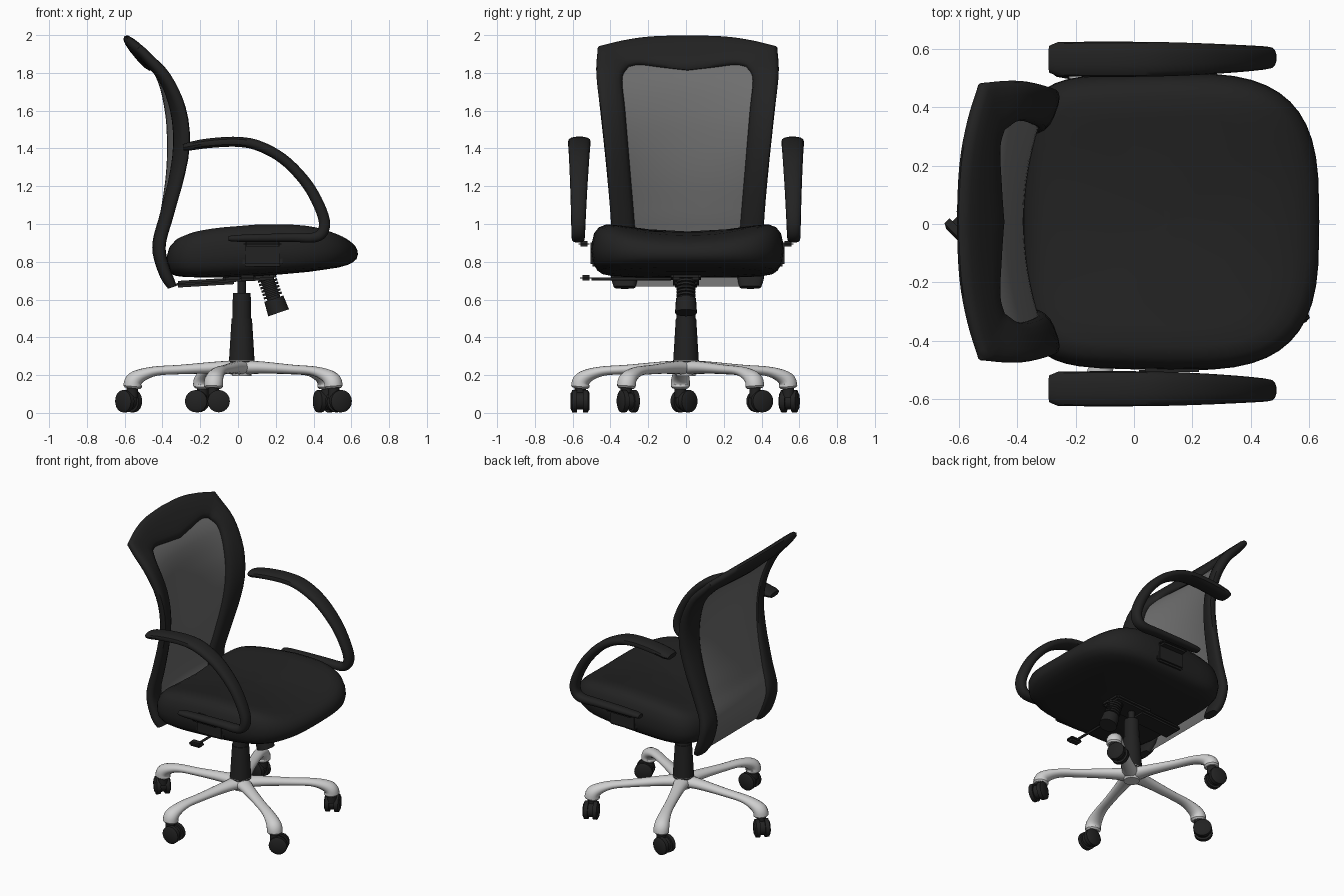
import bpy, bmesh, math
from mathutils import Vector, Matrix

if "Cube" in bpy.data.objects:
    bpy.data.objects.remove(bpy.data.objects["Cube"])


def mat(name, c):
    m = bpy.data.materials.new(name)
    m.diffuse_color = (c[0], c[1], c[2], 1)
    m.use_nodes = True
    m.node_tree.nodes["Principled BSDF"].inputs["Base Color"].default_value = m.diffuse_color
    return m


BLACK = mat("black", (0.016, 0.016, 0.016))
GREY = mat("mesh grey", (0.155, 0.155, 0.155))
SILVER = mat("silver", (0.62, 0.62, 0.62))


def at(pts, t):
    """Smooth lookup in rows (t, a, b, ...)."""
    n = len(pts)
    t = min(max(t, pts[0][0]), pts[-1][0])
    i = max(k for k in range(n - 1) if pts[k][0] <= t)
    p, q = pts[i], pts[i + 1]
    h = q[0] - p[0]
    s = (t - p[0]) / h
    out = []
    for c in range(1, len(p)):
        def slope(k):
            a, b = pts[max(k - 1, 0)], pts[min(k + 1, n - 1)]
            return (b[c] - a[c]) / (b[0] - a[0])
        out.append((2*s**3 - 3*s*s + 1) * p[c] + (s**3 - 2*s*s + s) * h * slope(i)
                   + (3*s*s - 2*s**3) * q[c] + (s**3 - s*s) * h * slope(i + 1))
    return out


def resample(rows, n):
    rows = [(i,) + tuple(r) for i, r in enumerate(rows)]
    return [at(rows, (len(rows) - 1) * k / n) for k in range(n + 1)]


def finish(name, bm, material, angle=40):
    bmesh.ops.recalc_face_normals(bm, faces=bm.faces)
    me = bpy.data.meshes.new(name)
    bm.to_mesh(me)
    bm.free()
    ob = bpy.data.objects.new(name, me)
    bpy.context.collection.objects.link(ob)
    me.materials.append(material)
    bpy.ops.object.select_all(action='DESELECT')
    ob.select_set(True)
    bpy.context.view_layer.objects.active = ob
    bpy.ops.object.shade_smooth_by_angle(angle=math.radians(angle))
    return ob


def loft(name, rings, material, angle=40):
    """Closed rings joined into a capped tube."""
    bm = bmesh.new()
    vs = [[bm.verts.new(p) for p in r] for r in rings]
    n = len(vs[0])
    for a, b in zip(vs, vs[1:]):
        for i in range(n):
            bm.faces.new((a[i], a[(i + 1) % n], b[(i + 1) % n], b[i]))
    bm.faces.new(vs[0])
    bm.faces.new(vs[-1])
    return finish(name, bm, material, angle)


def sweep(name, rows, material, n=28, seg=14, turn=0, origin=(0, 0, 0), power=1.0):
    """Rows (x, y, z, half_width, half_thickness) in an upright plane, rotated about z."""
    pts = resample(rows, n)
    m = Matrix.Translation(origin) @ Matrix.Rotation(turn, 4, 'Z')
    rings = []
    for i, p in enumerate(pts):
        a, b = pts[max(i - 1, 0)], pts[min(i + 1, n)]
        tan = Vector((b[0] - a[0], 0, b[2] - a[2])).normalized()
        nor = Vector((-tan.z, 0, tan.x))
        k = 0.8 if i in (0, n) else 1
        ring = []
        for j in range(seg):
            t = 2 * math.pi * j / seg
            c, s = [math.copysign(abs(v) ** power, v) for v in (math.cos(t), math.sin(t))]
            ring.append(m @ (Vector(p[:3]) + Vector((0, p[3] * c * k, 0)) + nor * p[4] * s * k))
        rings.append(ring)
    return loft(name, rings, material)


def rod(name, a, b, r1, r2, material=BLACK, seg=20):
    a, b = Vector(a), Vector(b)
    bm = bmesh.new()
    m = Matrix.Translation((a + b) / 2) @ (b - a).to_track_quat('Z', 'Y').to_matrix().to_4x4()
    bmesh.ops.create_cone(bm, cap_ends=True, segments=seg, radius1=r1, radius2=r2,
                          depth=(b - a).length, matrix=m)
    return finish(name, bm, material)


def box(name, c, size, tilt=0, bevel=0.012):
    bm = bmesh.new()
    m = Matrix.Translation(c) @ Matrix.Rotation(tilt, 4, 'Y') @ Matrix.Diagonal((*size, 1))
    bmesh.ops.create_cube(bm, size=1, matrix=m)
    bmesh.ops.bevel(bm, geom=bm.edges[:], offset=bevel, segments=2, affect='EDGES')
    return finish(name, bm, BLACK)


# Backrest surface: side curve (z, x, bow)
SIDE = [(0.66, -0.345, 0.0), (0.75, -0.385, 0.01), (0.88, -0.405, 0.03), (1.05, -0.355, 0.05),
        (1.25, -0.295, 0.08), (1.42, -0.268, 0.1), (1.6, -0.295, 0.085), (1.78, -0.383, 0.045),
        (1.89, -0.485, 0.03), (2.0, -0.585, 0.02)]


def surf(y, z):
    x, bow = at(SIDE, z)
    return x - bow * (1 - min(1, (y / 0.46) ** 2))


# Backrest frame: rows (outer y, outer z, inner y, inner z, half thickness)
side = resample([(.39, .665, .275, .665, .024), (.405, .72, .265, .72, .032), (.41, .85, .27, .85, .034),
                 (.405, 1.0, .28, 1.0, .034), (.43, 1.3, .305, 1.3, .034), (.462, 1.6, .33, 1.6, .034),
                 (.483, 1.8, .345, 1.77, .032), (.475, 1.935, .31, 1.835, .028)], 32)
top = resample([(.475, 1.935, .31, 1.835, .028), (.35, 1.965, .25, 1.845, .03),
                (.2, 1.988, .13, 1.83, .03), (0, 1.995, 0, 1.815, .03)], 12)
half = side + top[1:]
rails = half + [(-r[0], r[1], -r[2], r[3], r[4]) for r in reversed(half[:-1])]
rings = []
for oy, oz, iy, iz, th in rails:
    ring = []
    for j in range(14):
        t = 2 * math.pi * j / 14
        c, s = [math.copysign(abs(v) ** 0.75, v) for v in (math.cos(t), math.sin(t))]
        y, z = iy + (oy - iy) * (1 + c) / 2, iz + (oz - iz) * (1 + c) / 2
        dx = (at(SIDE, z + .01)[0] - at(SIDE, z - .01)[0]) / .02
        nor = Vector((1, 0, -dx)).normalized()
        ring.append(Vector((surf(y, z), y + 0.008, z)) + nor * th * s)
    rings.append(ring)
loft("backrest_frame", rings, BLACK, 50)

# Mesh panel stretched inside the frame
inner = [(r[3], r[2]) for r in side]
bm = bmesh.new()
grid = []
for i in range(33):
    row = []
    for j in range(17):
        u = j / 8 - 1
        z = 0.67 + 1.19 * i / 32
        y = u * ((at(inner, z)[0] if z < 1.83 else 0.31) + 0.03)
        row.append(bm.verts.new((surf(y, z) - 0.008, y + 0.008, z)))
    grid.append(row)
for a, b in zip(grid, grid[1:]):
    for j in range(16):
        bm.faces.new((a[j], a[j + 1], b[j + 1], b[j]))
finish("backrest_mesh", bm, GREY, 60)

# Seat cushion: rounded outline shrunk into rings, saddle-shaped top
TOP = [(-0.4, 0.895), (-0.2, 0.93), (0.1, 0.96), (0.3, 0.958), (0.45, 0.945), (0.64, 0.905)]
BOTTOM = [(-0.4, 0.715), (0, 0.73), (0.3, 0.75), (0.5, 0.765), (0.64, 0.79)]


def seat_ring(s, lift):
    ring = []
    for j in range(48):
        t = 2 * math.pi * j / 48
        c, n = math.cos(t), math.sin(t)
        e = 0.62 if c > 0 else 0.36
        x = 0.12 + s * (0.515 if c > 0 else 0.50) * math.copysign(abs(c) ** e, c)
        y = s * 0.51 * math.copysign(abs(n) ** e, n)
        if c < 0:
            y *= 1 + 0.05 * (x - 0.12)
        zt = at(TOP, x)[0] + 0.043 * min(1, abs(y) / 0.42) ** 2
        zb = at(BOTTOM, x)[0]
        ring.append((x, y + 0.008, zb + (zt - zb) * lift))
    return ring


SECTION = [(0.02, -0.06), (0.5, -0.04), (0.8, 0), (0.9, 0.04), (0.95, 0.11), (0.965, 0.16), (0.985, 0.22),
           (1.0, 0.42), (0.995, 0.6), (0.97, 0.8), (0.92, 0.92), (0.84, 0.98), (0.7, 1), (0.4, 1), (0.02, 1)]
loft("seat", [seat_ring(*p) for p in SECTION], BLACK, 50)

# Under-seat mechanism
box("rear_bar", (-0.17, 0.0, 0.69), (0.32, 0.14, 0.035), -0.06)
box("tilt_housing", (0.06, 0.0, 0.718), (0.28, 0.16, 0.04), -0.05)
rod("lever_rod", (0.05, -0.08, 0.71), (0.05, -0.50, 0.708), 0.008, 0.008, seg=10)
box("lever_paddle", (0.05, -0.53, 0.715), (0.09, 0.06, 0.03), 0, 0.012)

# Tension spring and knob
p0, p1 = Vector((0.14, 0, 0.75)), Vector((0.215, 0, 0.53))
rod("spring_core", p0, p1, 0.036, 0.036)
for k in range(7):
    a = p0.lerp(p1, 0.08 + k * 0.08)
    rod("spring_coil", a, p0.lerp(p1, 0.13 + k * 0.08), 0.05, 0.05)
rod("tension_knob", p0.lerp(p1, 0.66), p1, 0.053, 0.058)

# Armrest loops and their brackets: rows (x, z, half width, half thickness)
ARM = [(-.29, 1.405, .058, .022), (-.16, 1.427, .06, .026), (0, 1.435, .06, .027),
       (.12, 1.41, .058, .028), (.25, 1.335, .053, .028), (.37, 1.205, .046, .029),
       (.445, 1.06, .04, .03), (.455, .975, .037, .03), (.41, .93, .035, .027),
       (.28, .928, .034, .023), (.1, .926, .033, .021), (-.05, .923, .03, .017)]
for s in (-1, 1):
    rows = [(x, s * (0.565 + 0.012 * (1.4 - z)), z, w, t) for x, z, w, t in ARM]
    sweep("armrest", rows, BLACK, 48, 14, power=0.8)
    box("arm_bracket", (0.13, 0.008 + s * 0.497, 0.845), (0.21, 0.035, 0.14))
    box("arm_bracket_foot", (0.13, s * 0.54, 0.895), (0.20, 0.06, 0.03))

# Gas lift column
C = Vector((0.02, 0, 0))
rod("column_cover", C + Vector((0, 0, .27)), C + Vector((0, 0, .5)), .068, .054, seg=28)
rod("column_sleeve", C + Vector((0, 0, .5)), C + Vector((0, 0, .635)), .05, .047, seg=28)
rod("lift_rod", C + Vector((0, 0, .62)), C + Vector((0, 0, .72)), .022, .022)

# Five-legged base
rod("base_hub", C + Vector((0, 0, .195)), C + Vector((0, 0, .28)), .05, .068, SILVER, 28)
LEG = [(0, 0, .24, .06, .04), (.13, 0, .24, .042, .032), (.32, 0, .23, .034, .025),
       (.45, 0, .222, .036, .025), (.53, 0, .2, .044, .034), (.572, 0, .17, .05, .046),
       (.58, 0, .13, .05, .05)]
SWIVEL = [115, 170, 135, 0, 22]  # trailing direction of each caster
for k in range(5):
    turn = math.radians(39 + 72 * k)
    sweep("base_leg", LEG, SILVER, 24, 16, turn, C)
    foot = C + 0.58 * Vector((math.cos(turn), math.sin(turn), 0))
    a = math.radians(SWIVEL[k])
    roll, axle = Vector((math.cos(a), math.sin(a), 0)), Vector((-math.sin(a), math.cos(a), 0))
    mid = foot + roll * 0.028 + Vector((0, 0, 0.062))
    for s in (-1, 1):
        rod("caster_wheel", mid + axle * s * .016, mid + axle * s * .042, .059, .059, seg=24)
        rod("caster_cap", mid + axle * s * .042, mid + axle * s * .05, .056, .042, seg=24)
    rod("caster_body", mid - axle * .018, mid + axle * .018, .045, .045)
    rod("caster_stem", foot + Vector((0, 0, .08)), foot + Vector((0, 0, .14)), .03, .03)
